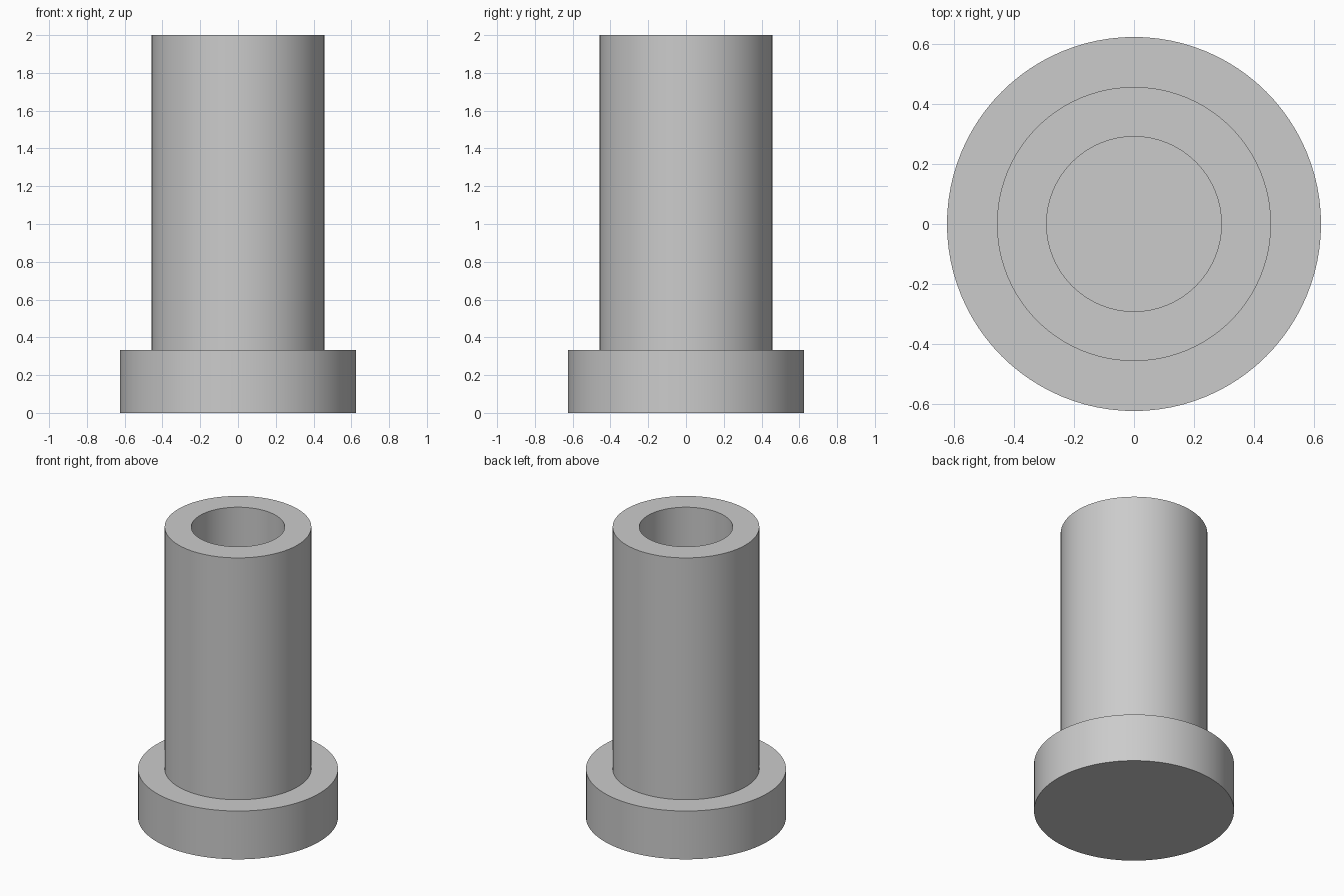
import bpy
import bmesh
import math

cube = bpy.data.objects.get("Cube")
if cube:
    bpy.data.objects.remove(cube, do_unlink=True)

SEGMENTS = 96

grey = bpy.data.materials.new("plain grey")
grey.use_nodes = True
colour = (0.6, 0.6, 0.6, 1)
grey.diffuse_color = colour
grey.node_tree.nodes["Principled BSDF"].inputs["Base Color"].default_value = colour

# Half section: closed base, stepped flange, sleeve and blind bore
flange_r, sleeve_r, bore_r = 0.625, 0.458, 0.292
flange_top, height = 0.333, 2.0
bore_floor = flange_top
profile = [
    (0, 0), (flange_r, 0), (flange_r, flange_top), (sleeve_r, flange_top),
    (sleeve_r, height), (bore_r, height), (bore_r, bore_floor), (0, bore_floor),
]

# Turn the section around the z axis
bm = bmesh.new()
verts = [bm.verts.new((r, 0, z)) for r, z in profile]
edges = [bm.edges.new(pair) for pair in zip(verts, verts[1:])]
bmesh.ops.spin(bm, geom=verts + edges, cent=(0, 0, 0), axis=(0, 0, 1),
               angle=math.tau, steps=SEGMENTS, use_merge=True)
bmesh.ops.remove_doubles(bm, verts=bm.verts, dist=0.0001)
bmesh.ops.recalc_face_normals(bm, faces=bm.faces)
mesh = bpy.data.meshes.new("flanged_sleeve")
bm.to_mesh(mesh)
bm.free()

sleeve = bpy.data.objects.new("flanged_sleeve", mesh)
bpy.context.collection.objects.link(sleeve)
mesh.materials.append(grey)

# Smooth walls with crisp rims
bpy.ops.object.select_all(action="DESELECT")
sleeve.select_set(True)
bpy.context.view_layer.objects.active = sleeve
bpy.ops.object.shade_smooth_by_angle(angle=math.radians(30))
